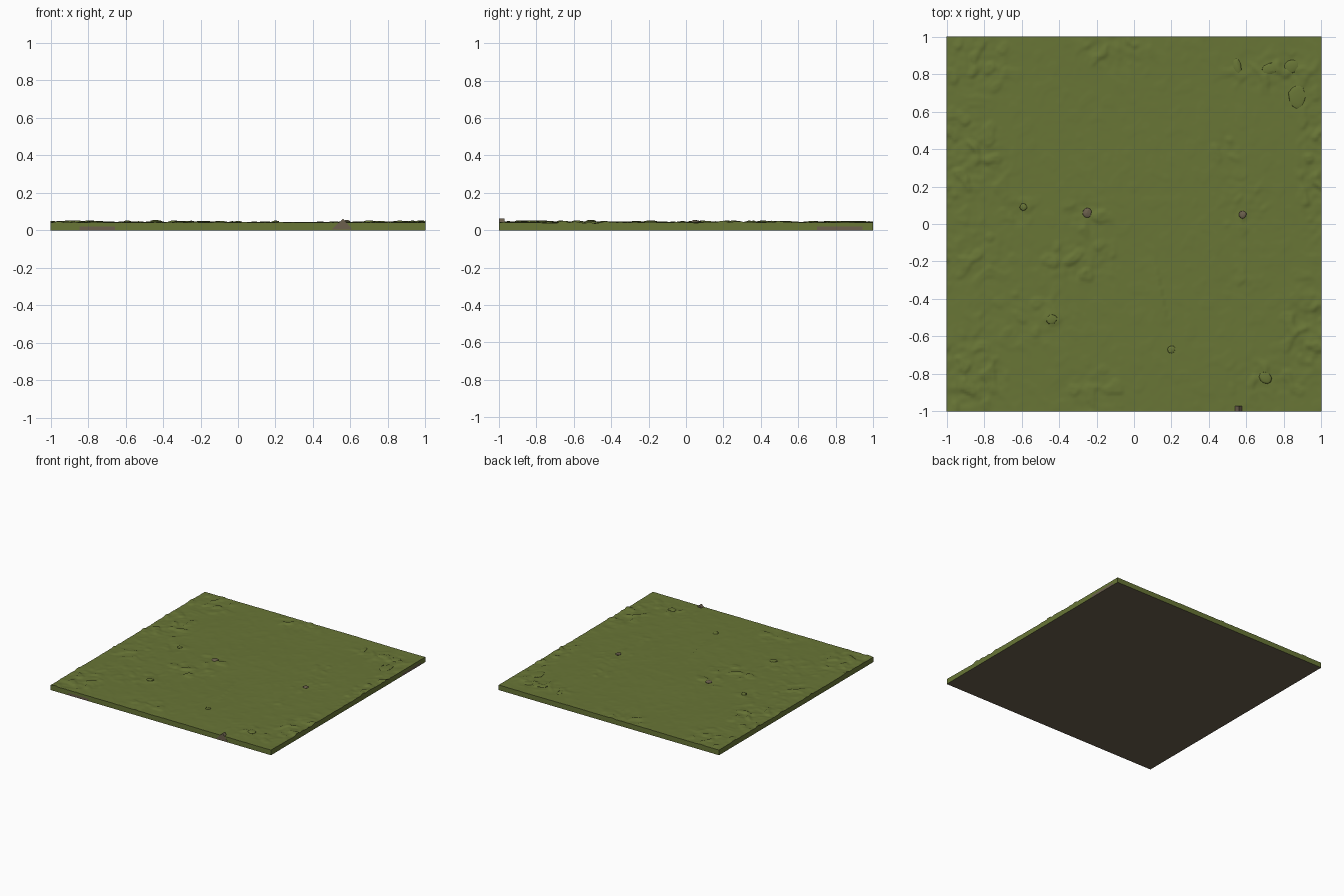
import bpy, bmesh, math
from mathutils import Vector, noise

if "Cube" in bpy.data.objects:
    bpy.data.objects.remove(bpy.data.objects["Cube"])

def material(name, rgb):
    m = bpy.data.materials.new(name)
    m.diffuse_color = (*rgb, 1)
    m.use_nodes = True
    m.node_tree.nodes["Principled BSDF"].inputs["Base Color"].default_value = m.diffuse_color
    return m

GRASS = material("moss_green", (0.140, 0.180, 0.037))
EARTH = material("earth_brown", (0.150, 0.118, 0.075))

def smooth(a, b, x):
    t = max(0, min(1, (x - a) / (b - a)))
    return t * t * (3 - 2 * t)

# rough clumps: x, y, radius x, radius y, strength
CLUMPS = [(-.9, .35, .25, .3, 1), (-.9, -.8, .25, .25, 1), (-.85, .85, .25, .2, .8),
          (-.9, -.15, .3, .2, .7), (-.3, -.2, .25, .14, .9), (-.25, .05, .15, .12, .8),
          (-.1, .92, .22, .12, .9), (.75, .82, .3, .14, .8), (.98, .3, .12, .5, 1),
          (.95, -.55, .18, .3, 1), (.75, -.82, .3, .14, .7), (.58, .1, .16, .2, .6),
          (.5, .4, .12, .1, .6), (-.2, -.88, .25, .15, .6), (-.62, .08, .12, .1, .6),
          (-.6, -.5, .35, .2, .5), (.58, -.3, .12, .1, .5)]

def roughness(x, y):
    m = 0.12
    for cx, cy, rx, ry, s in CLUMPS:
        d = math.hypot((x - cx) / rx, (y - cy) / ry)
        m = max(m, s * (1 - smooth(.35, 1.25, d)))
    return m

def crease(x, y, ax, ay, bx, by, depth):
    # one-sided step along a line, fading away from it
    dx, dy = bx - ax, by - ay
    n = math.hypot(dx, dy)
    t = ((x - ax) * dx + (y - ay) * dy) / n / n
    d = ((x - ax) * dy - (y - ay) * dx) / n
    if not 0 < t < 1 or not 0 < d < .08:
        return 0
    return depth * math.sin(math.pi * t) * (1 - d / .08)

def height(x, y):
    m = roughness(x, y)
    z = .042 + .003 * noise.noise(Vector((x * 2, y * 2, 3)))
    # soft mounds, sharp-sided lumps and fine grain
    z += .006 * m * noise.noise(Vector((x * 9, y * 9, 7)))
    z += .008 * m * smooth(.12, .3, noise.noise(Vector((x * 15, y * 13, 1))))
    z += .004 * m * noise.noise(Vector((x * 28, y * 28, 5)))
    z += crease(x, y, .11, -.17, .19, -.56, .005)
    z += crease(x, y, .33, .02, .45, -.24, .002)
    return z

# ground slab: rough top sheet, side walls, flat base
N = 180
bm = bmesh.new()
bmesh.ops.create_grid(bm, x_segments=N, y_segments=N, size=1)
for v in bm.verts:
    v.co.z = height(v.co.x, v.co.y)
for f in bm.faces:
    f.smooth = True
    f.material_index = 0
edge = [e for e in bm.edges if e.is_boundary]
for level in (.02, 0):
    ext = bmesh.ops.extrude_edge_only(bm, edges=edge)["geom"]
    for v in (g for g in ext if isinstance(g, bmesh.types.BMVert)):
        v.co.z = level
    edge = [g for g in ext if isinstance(g, bmesh.types.BMEdge) and g.is_boundary]
base = bmesh.ops.contextual_create(bm, geom=edge)["faces"]
bmesh.ops.recalc_face_normals(bm, faces=bm.faces)
for f in bm.faces:
    c = f.calc_center_median()
    if abs(f.normal.z) < .1 and max(abs(c.x), abs(c.y)) > .9999:
        f.smooth = False
        # bare soil along the foot of two walls
        if c.z < .021 and ((c.y < -.99 and -.85 < c.x < -.66) or (c.x > .99 and .7 < c.y < .94)):
            f.material_index = 1
for f in base:
    f.smooth = False
    f.material_index = 1
me = bpy.data.meshes.new("ground_slab")
bm.to_mesh(me)
bm.free()
me.materials.append(GRASS)
me.materials.append(EARTH)
slab = bpy.data.objects.new("ground_slab", me)
bpy.context.collection.objects.link(slab)
bpy.context.view_layer.objects.active = slab
slab.select_set(True)
bpy.ops.object.shade_smooth_by_angle(angle=math.radians(50))

def stone(name, x, y, rx, ry, rz, mat, turn=0):
    bpy.ops.mesh.primitive_ico_sphere_add(subdivisions=2, radius=1)
    o = bpy.context.object
    o.name = name
    for v in o.data.vertices:
        v.co *= 1 + .25 * noise.noise(v.co * 1.5 + Vector((x * 9, y * 9, 0)))
    o.scale = (rx, ry, rz)
    o.location = (x, y, height(x, y))
    o.rotation_euler.z = turn
    o.data.materials.append(mat)
    bpy.ops.object.shade_smooth_by_angle(angle=math.radians(40))

# half-buried stones and flat turf lumps
stone("bare_stone_a", -.25, .06, .024, .028, .008, EARTH)
stone("bare_stone_b", .58, .05, .02, .022, .009, EARTH)
for i, (x, y, rx, ry) in enumerate([(.87, .68, .045, .065), (.55, .84, .022, .045), (.73, .83, .05, .03),
                                    (.84, .84, .04, .035), (-.44, -.51, .03, .025), (.2, -.67, .022, .02),
                                    (.7, -.82, .03, .035), (-.59, .09, .02, .02)]):
    stone(f"turf_lump_{i + 1}", x, y, rx, ry, .008, GRASS, i * .15)

# soil wedge showing on the front wall
bm = bmesh.new()
bm.faces.new([bm.verts.new(p) for p in ((.5, -1.001, .004), (.61, -1.001, .004), (.56, -1.001, .062))])
ext = bmesh.ops.extrude_face_region(bm, geom=bm.faces[:])["geom"]
for v in (g for g in ext if isinstance(g, bmesh.types.BMVert)):
    v.co.y += .03
bmesh.ops.recalc_face_normals(bm, faces=bm.faces)
me = bpy.data.meshes.new("soil_wedge")
bm.to_mesh(me)
bm.free()
me.materials.append(EARTH)
bpy.context.collection.objects.link(bpy.data.objects.new("soil_wedge", me))
